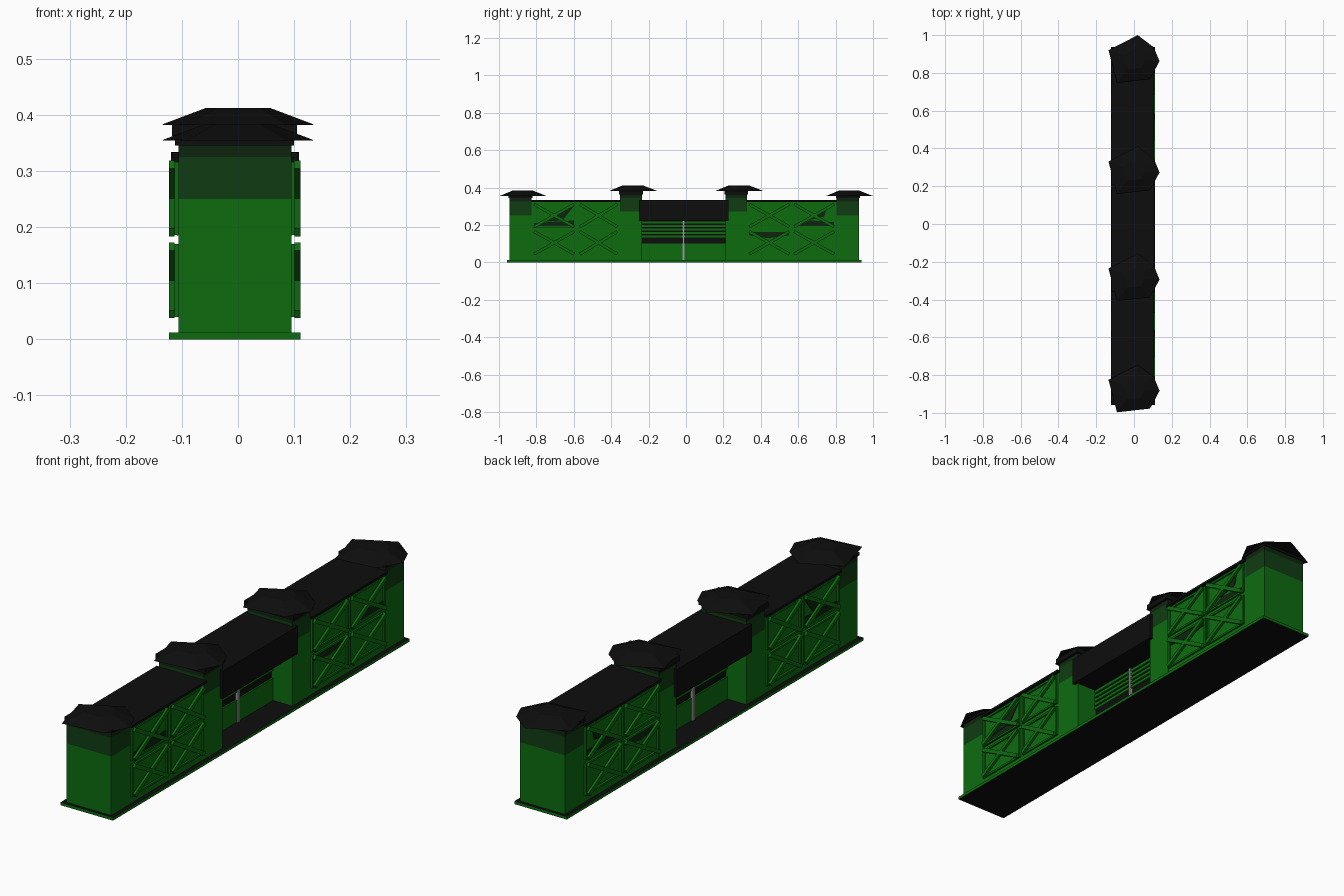
import bpy, bmesh, math
from mathutils import Vector, Matrix

if "Cube" in bpy.data.objects:
    bpy.data.objects.remove(bpy.data.objects["Cube"])

def mat(name, r, g, b):
    m = bpy.data.materials.new(name)
    m.diffuse_color = (r, g, b, 1)
    m.use_nodes = True
    m.node_tree.nodes["Principled BSDF"].inputs["Base Color"].default_value = m.diffuse_color
    return m

GREEN = mat("green", 0.004, 0.15, 0.005)
DARK = mat("dark green", 0.005, 0.045, 0.006)
DEEP = mat("deep green", 0.004, 0.018, 0.004)
BLACK = mat("black", 0.004, 0.004, 0.004)
GREY = mat("grey", 0.32, 0.32, 0.32)
CX = -0.006  # the walls sit slightly off the roof caps' centre

def mesh_object(name, bm, *mats):
    bmesh.ops.recalc_face_normals(bm, faces=bm.faces)
    me = bpy.data.meshes.new(name)
    bm.to_mesh(me)
    bm.free()
    for m in mats:
        me.materials.append(m)
    ob = bpy.data.objects.new(name, me)
    bpy.context.collection.objects.link(ob)
    return ob

def add_box(bm, x0, x1, y0, y1, z0, z1, turn=0.0):
    c = Vector(((x0 + x1) / 2, (y0 + y1) / 2, (z0 + z1) / 2))
    m = Matrix.Translation(c) @ Matrix.Rotation(turn, 4, 'X') @ Matrix.Diagonal((x1 - x0, y1 - y0, z1 - z0, 1))
    bmesh.ops.create_cube(bm, size=1, matrix=m)

def box(name, m, *dims):
    bm = bmesh.new()
    add_box(bm, *dims)
    return mesh_object(name, bm, m)

def prism(name, m, pts, x0, x1):
    # flat plate: a (y, z) outline given thickness in x
    bm = bmesh.new()
    f = bm.faces.new([bm.verts.new((x0, y, z)) for y, z in pts])
    r = bmesh.ops.extrude_face_region(bm, geom=[f])
    for v in r["geom"]:
        if isinstance(v, bmesh.types.BMVert):
            v.co.x = x1
    return mesh_object(name, bm, m)

# base plate: green edge, black top and bottom
base = box("base_plate", GREEN, -0.123, 0.111, -0.957, 0.937, 0, 0.012)
base.data.materials.append(BLACK)
for p in base.data.polygons:
    if abs(p.normal.z) > 0.5:
        p.material_index = 1

# towers with painted bands
def tower(name, y0, y1, top, b0, b1):
    bm = bmesh.new()
    add_box(bm, -0.106, 0.095, y0, y1, 0.012, top)
    for z in (b0, b1):
        bmesh.ops.bisect_plane(bm, geom=bm.verts[:] + bm.edges[:] + bm.faces[:],
                               plane_co=(0, 0, z), plane_no=(0, 0, 1))
    for f in bm.faces:
        z = f.calc_center_median().z
        f.material_index = 0 if z < b0 else 1 if z < b1 else 2
    mesh_object(name, bm, GREEN, DARK, DEEP)

# uneven low-poly tower roof cap
OUTLINE = [(0.02, 0.13), (-0.135, 0.05), (-0.09, -0.122), (0.085, -0.102), (0.135, -0.008), (0.105, 0.065)]
def cap(name, cy, z):
    bm = bmesh.new()
    low = [bm.verts.new((x, cy + y, z)) for x, y in OUTLINE]
    mid = [bm.verts.new((x * 0.98, cy + y * 0.98, z + 0.002)) for x, y in OUTLINE]
    top = [bm.verts.new((x * 0.43, cy + y * 0.43, z + 0.03)) for x, y in OUTLINE]
    bm.faces.new(low[::-1])
    bm.faces.new(top)
    for a, b in ((low, mid), (mid, top)):
        for i in range(6):
            j = (i + 1) % 6
            bm.faces.new((a[i], a[j], b[j], b[i]))
    mesh_object(name, bm, BLACK)

for tag, y0, y1, cy in (("front", -0.945, -0.825, -0.875), ("back", 0.805, 0.925, 0.87)):
    tower(tag + "_end_tower", y0, y1, 0.346, 0.25, 0.325)
    box(tag + "_end_neck", BLACK, -0.112, 0.1, y0 - 0.004, y1 + 0.004, 0.345, 0.357)
    cap(tag + "_end_cap", cy, 0.354)
for tag, y0, y1, cy in (("front", -0.352, -0.235, -0.286), ("back", 0.212, 0.325, 0.281)):
    tower(tag + "_inner_tower", y0, y1, 0.364, 0.272, 0.345)
    box(tag + "_inner_neck", BLACK, -0.118, 0.105, y0 - 0.006, y1 + 0.006, 0.362, 0.384)
    cap(tag + "_inner_cap", cy, 0.382)

# wings with roof slabs, framed panels and cross braces on both sides
def wing(tag, y0, y1, cols):
    box(tag + "_wing_wall", GREEN, -0.105, 0.094, y0, y1, 0.012, 0.325)
    box(tag + "_wing_roof", BLACK, -0.118, 0.106, y0, y1, 0.323, 0.333)
    for side in (-1, 1):
        bars, frames = bmesh.new(), bmesh.new()
        fx = sorted((CX + side * 0.099, CX + side * 0.107))
        bx = sorted((CX + side * 0.107, CX + side * 0.117))
        for a, b in cols:
            for lo, hi in ((0.04, 0.17), (0.186, 0.316)):
                w, h, t = b - a, hi - lo, 0.008
                for d in ((a, a + t, lo, hi), (b - t, b, lo, hi), (a, b, lo, lo + t), (a, b, hi - t, hi)):
                    add_box(frames, *fx, *d)
                yc, zc = (a + b) / 2, (lo + hi) / 2
                ln, ang = math.hypot(w, h) * 0.93, math.atan2(h, w)
                for s in (-1, 1):
                    add_box(bars, *bx, yc - ln / 2, yc + ln / 2, zc - 0.008, zc + 0.008, s * ang)
        mesh_object(tag + "_panel_frames", frames, GREEN)
        mesh_object(tag + "_cross_braces", bars, GREEN)

wing("front", -0.826, -0.35, ((-0.82, -0.59), (-0.575, -0.36)))
wing("back", 0.324, 0.806, ((0.33, 0.56), (0.57, 0.80)))

# dark worn patches in the panels
for side in (-1, 1):
    xs = (CX + side * 0.0985, CX + side * 0.1025)
    for pts in ([(-0.82, 0.185), (-0.595, 0.185), (-0.595, 0.225), (-0.82, 0.21)],
                [(-0.78, 0.215), (-0.66, 0.225), (-0.60, 0.30)],
                [(0.33, 0.168), (0.555, 0.168), (0.555, 0.145), (0.44, 0.13), (0.33, 0.145)],
                [(0.575, 0.186), (0.795, 0.186), (0.795, 0.215), (0.66, 0.225)],
                [(0.65, 0.225), (0.74, 0.245), (0.75, 0.29)]):
        prism("worn_patch", DEEP, pts, *xs)

# central gate: hood, middle wall with slats, post
box("gate_hood", BLACK, -0.119, 0.109, -0.252, 0.228, 0.222, 0.334)
box("gate_lower_wall", GREEN, CX - 0.014, CX + 0.014, -0.236, 0.213, 0.012, 0.102)
box("gate_upper_wall", BLACK, CX - 0.008, CX + 0.008, -0.236, 0.213, 0.1, 0.224)
slats = bmesh.new()
for z in (0.138, 0.157, 0.176, 0.195, 0.214):
    add_box(slats, CX - 0.014, CX + 0.014, -0.236, 0.213, z - 0.006, z + 0.006)
mesh_object("gate_slats", slats, GREEN)
box("gate_post", GREY, CX - 0.02, CX + 0.02, -0.019, -0.008, 0.012, 0.224)
